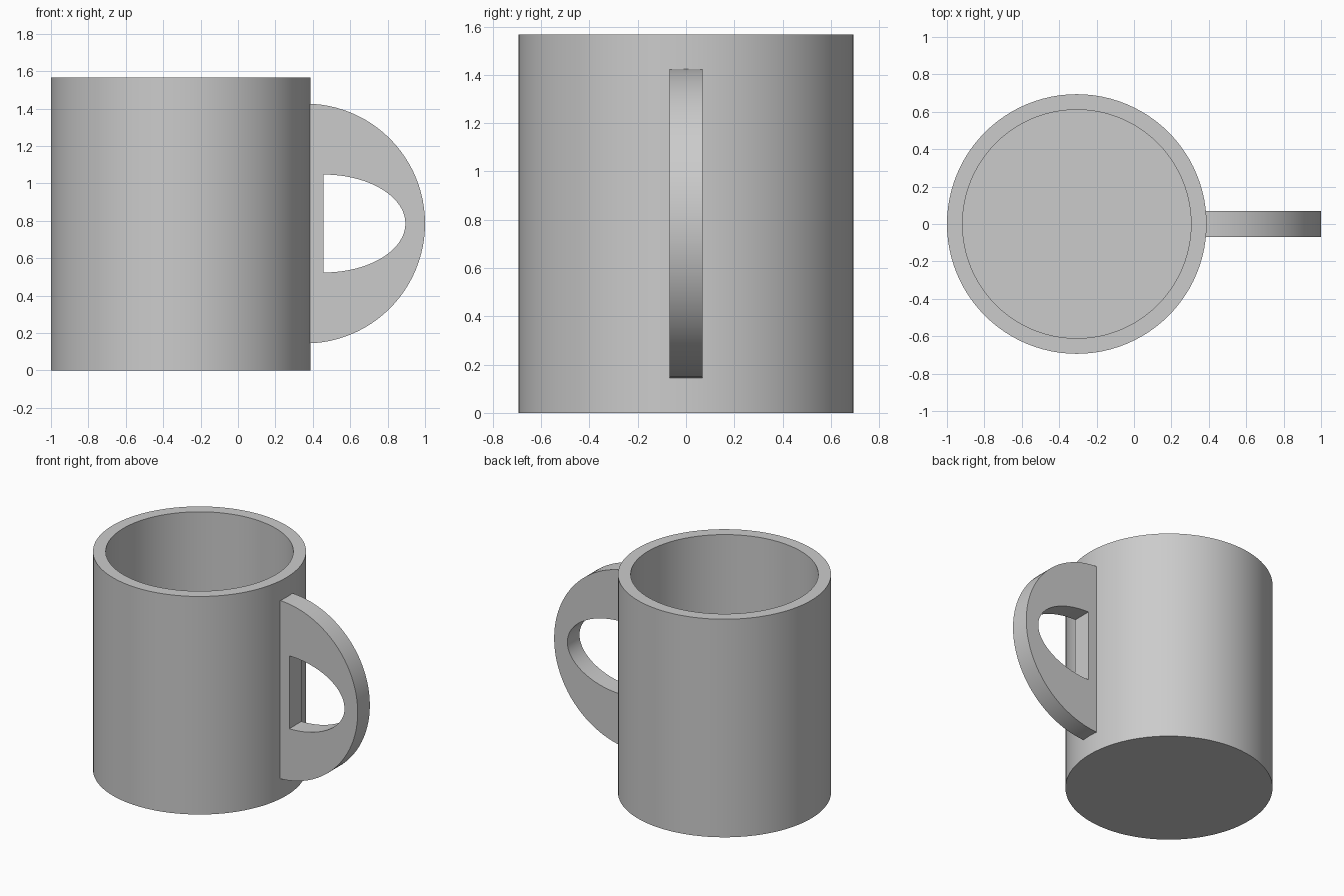
import bpy, bmesh
from math import pi, sin, cos
from mathutils import Vector

cube = bpy.data.objects.get("Cube")
if cube:
    bpy.data.objects.remove(cube, do_unlink=True)

GREY = (0.6, 0.6, 0.6, 1.0)
mat = bpy.data.materials.new("plain grey")
mat.use_nodes = True
mat.diffuse_color = GREY
mat.node_tree.nodes["Principled BSDF"].inputs["Base Color"].default_value = GREY


def finish(name, bm):
    """Turn a bmesh into a shaded object with sharp rims."""
    bmesh.ops.recalc_face_normals(bm, faces=bm.faces)
    mesh = bpy.data.meshes.new(name)
    bm.to_mesh(mesh)
    bm.free()
    mesh.materials.append(mat)
    obj = bpy.data.objects.new(name, mesh)
    bpy.context.collection.objects.link(obj)
    bpy.ops.object.select_all(action='DESELECT')
    obj.select_set(True)
    bpy.context.view_layer.objects.active = obj
    bpy.ops.object.shade_smooth_by_angle(angle=pi / 6)
    return obj


# Cup body: rings from the base, over the rim and down to the inner floor
AXIS_X, RADIUS, INNER, HEIGHT, FLOOR = -0.306, 0.694, 0.611, 1.567, 0.083
SIDES = 96
bm = bmesh.new()
rings = []
for r, z in [(RADIUS, 0), (RADIUS, HEIGHT), (INNER, HEIGHT), (INNER, FLOOR)]:
    rings.append([bm.verts.new((AXIS_X + r * cos(2 * pi * i / SIDES),
                                r * sin(2 * pi * i / SIDES), z))
                  for i in range(SIDES)])
for a, b in zip(rings, rings[1:]):
    for i in range(SIDES):
        j = (i + 1) % SIDES
        bm.faces.new((a[i], a[j], b[j], b[i]))
bm.faces.new(rings[0])
bm.faces.new(rings[-1])
finish("cup_body", bm)

# Handle: a half-round plate with a half-oval finger hole
MID_Z, HALF_WIDTH, STEPS = 0.785, 0.069, 48


def half_oval(x, rx, rz):
    angles = [pi * (i / STEPS - 0.5) for i in range(STEPS + 1)]
    return [bm.verts.new((x + rx * cos(a), -HALF_WIDTH, MID_Z + rz * sin(a)))
            for a in angles]


bm = bmesh.new()
outer = half_oval(0.36, 0.64, 0.641)
hole = half_oval(0.456, 0.439, 0.262)
for i in range(STEPS + 1):
    j = (i + 1) % (STEPS + 1)
    bm.faces.new((outer[i], outer[j], hole[j], hole[i]))
side = bmesh.ops.extrude_face_region(bm, geom=bm.faces[:], use_keep_orig=True)
bmesh.ops.translate(bm, vec=Vector((0, 2 * HALF_WIDTH, 0)),
                    verts=[v for v in side["geom"] if isinstance(v, bmesh.types.BMVert)])
finish("handle", bm)
